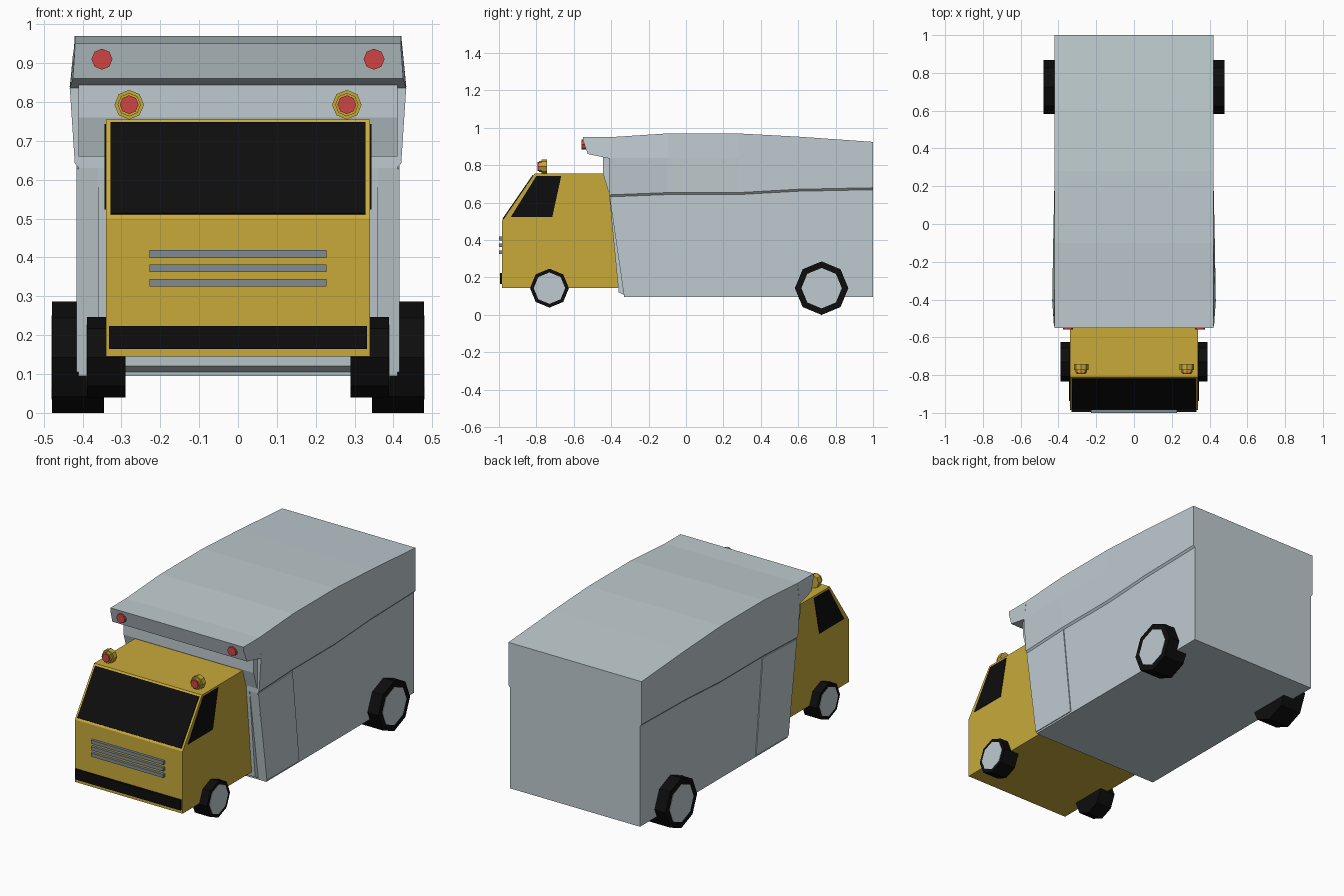
import bpy, bmesh, math
from mathutils import Matrix

if "Cube" in bpy.data.objects:
    bpy.data.objects.remove(bpy.data.objects["Cube"])


def material(name, rgb):
    m = bpy.data.materials.new(name)
    m.diffuse_color = (*rgb, 1)
    m.use_nodes = True
    m.node_tree.nodes["Principled BSDF"].inputs["Base Color"].default_value = m.diffuse_color
    return m


GREY = material("light grey", (0.52, 0.60, 0.63))
YELLOW = material("cab yellow", (0.58, 0.40, 0.042))
BLACK = material("black", (0.004, 0.004, 0.004))
RED = material("lamp red", (0.62, 0.06, 0.06))
STEEL = material("grille grey", (0.21, 0.26, 0.29))


def finish(name, bm, mat):
    bmesh.ops.recalc_face_normals(bm, faces=bm.faces)
    me = bpy.data.meshes.new(name)
    bm.to_mesh(me)
    bm.free()
    me.materials.append(mat)
    ob = bpy.data.objects.new(name, me)
    bpy.context.collection.objects.link(ob)
    return ob


def bridge(name, rings, mat):
    """Skin a row of closed rings and cap both ends."""
    bm = bmesh.new()
    rows = [[bm.verts.new(p) for p in r] for r in rings]
    n = len(rows[0])
    for a, b in zip(rows, rows[1:]):
        for i in range(n):
            j = (i + 1) % n
            bm.faces.new((a[i], a[j], b[j], b[i]))
    bm.faces.new(rows[0])
    bm.faces.new(rows[-1][::-1])
    return finish(name, bm, mat)


def prism(name, profile, x0, x1, mat):
    """Side profile of (y, z) points extruded from x0 to x1."""
    return bridge(name, [[(x, y, z) for y, z in profile] for x in (x0, x1)], mat)


def loft(name, stations, mat):
    """Stations of (half width, y, z) points, mirrored across x."""
    return bridge(name, [[(w, y, z) for w, y, z in s] +
                         [(-w, y, z) for w, y, z in reversed(s)] for s in stations], mat)


def rect(y0, y1, z0, z1):
    return [(y0, z0), (y1, z0), (y1, z1), (y0, z1)]


def disc(name, axis, radius, depth, centre, mat):
    """Octagonal cylinder along x or y."""
    bm = bmesh.new()
    bmesh.ops.create_cone(bm, cap_ends=True, segments=8, radius1=radius, radius2=radius, depth=depth)
    rot = Matrix.Rotation(math.pi / 2, 4, 'Y' if axis == 'X' else 'X')
    bmesh.ops.transform(bm, matrix=Matrix.Translation(centre) @ rot, verts=bm.verts)
    return finish(name, bm, mat)


# Cab
prism("cab", [(-0.985, 0.145), (-0.985, 0.50), (-0.81, 0.755), (-0.40, 0.755),
              (-0.32, 0.145)], -0.34, 0.34, YELLOW)
prism("windscreen", [(-0.978, 0.51), (-0.817, 0.745), (-0.820, 0.748), (-0.982, 0.513)],
      -0.328, 0.328, BLACK)
prism("bumper", rect(-0.995, -0.98, 0.165, 0.223), -0.332, 0.332, BLACK)
for i in range(3):
    z = 0.335 + 0.037 * i
    prism("grille_bar", rect(-1.0, -0.98, z - 0.01, z + 0.01), -0.228, 0.228, STEEL)

# Lower cargo body with raked front
seam = [(-0.41, 0.63), (-0.10, 0.642), (0.28, 0.642), (0.60, 0.66), (1.0, 0.668)]
base_y = [-0.33, -0.04, 0.28, 0.60, 1.0]
loft("lower_body", [[(0.41, b, 0.095), (0.41, y, z + 0.01)]
                    for b, (y, z) in zip(base_y, seam)], GREY)

# Upper cargo body, chamfered at the seam and bulging towards the front
roof = [0.95, 0.97, 0.97, 0.953, 0.925]
bulge = [0.433, 0.428, 0.42, 0.42, 0.42]
loft("upper_body", [[(0.409, y, z), (0.42, y, z + 0.012), (b, y, 0.84), (0.42, y, r)]
                    for (y, z), r, b in zip(seam, roof, bulge)], GREY)

# Overhanging front brow and the panel below it
loft("roof_brow", [[(0.425, -0.525, 0.86), (0.42, -0.55, 0.93), (0.42, -0.55, 0.95)],
                   [(0.433, -0.405, 0.835), (0.425, -0.405, 0.92), (0.42, -0.405, 0.95)]], GREY)
prism("front_panel", [(-0.40, 0.66), (-0.415, 0.66), (-0.445, 0.76), (-0.445, 0.845), (-0.40, 0.84)],
      -0.41, 0.41, GREY)
# Raked strip joining cab and cargo body
prism("front_strip", [(-0.41, 0.63), (-0.36, 0.12), (-0.32, 0.10), (-0.39, 0.63)], -0.36, 0.36, GREY)

# Mirrored details
for s in (-1, 1):
    prism("side_window", [(-0.937, 0.523), (-0.715, 0.523), (-0.667, 0.743), (-0.80, 0.743)],
          s * 0.335, s * 0.343, BLACK)
    prism("side_door", [(-0.408, 0.628), (-0.332, 0.105), (-0.04, 0.105), (-0.10, 0.64)],
          s * 0.40, s * 0.415, GREY)
    disc("brow_lamp", 'Y', 0.027, 0.03, (s * 0.35, -0.543, 0.91), RED)
    disc("beacon_housing", 'Y', 0.038, 0.03, (s * 0.28, -0.757, 0.793), YELLOW)
    disc("beacon_rim", 'Y', 0.030, 0.02, (s * 0.28, -0.777, 0.793), YELLOW)
    disc("beacon_lamp", 'Y', 0.024, 0.02, (s * 0.28, -0.783, 0.793), RED)
    for name, y, r, hub, x0, x1 in (("front", -0.73, 0.104, 0.084, 0.29, 0.388),
                                    ("rear", 0.725, 0.143, 0.108, 0.345, 0.478)):
        disc(name + "_tyre", 'X', r, x1 - x0, (s * (x0 + x1) / 2, y, 0.143), BLACK)
        disc(name + "_hub", 'X', hub, 0.008, (s * (x1 - 0.002), y, 0.143), GREY)
